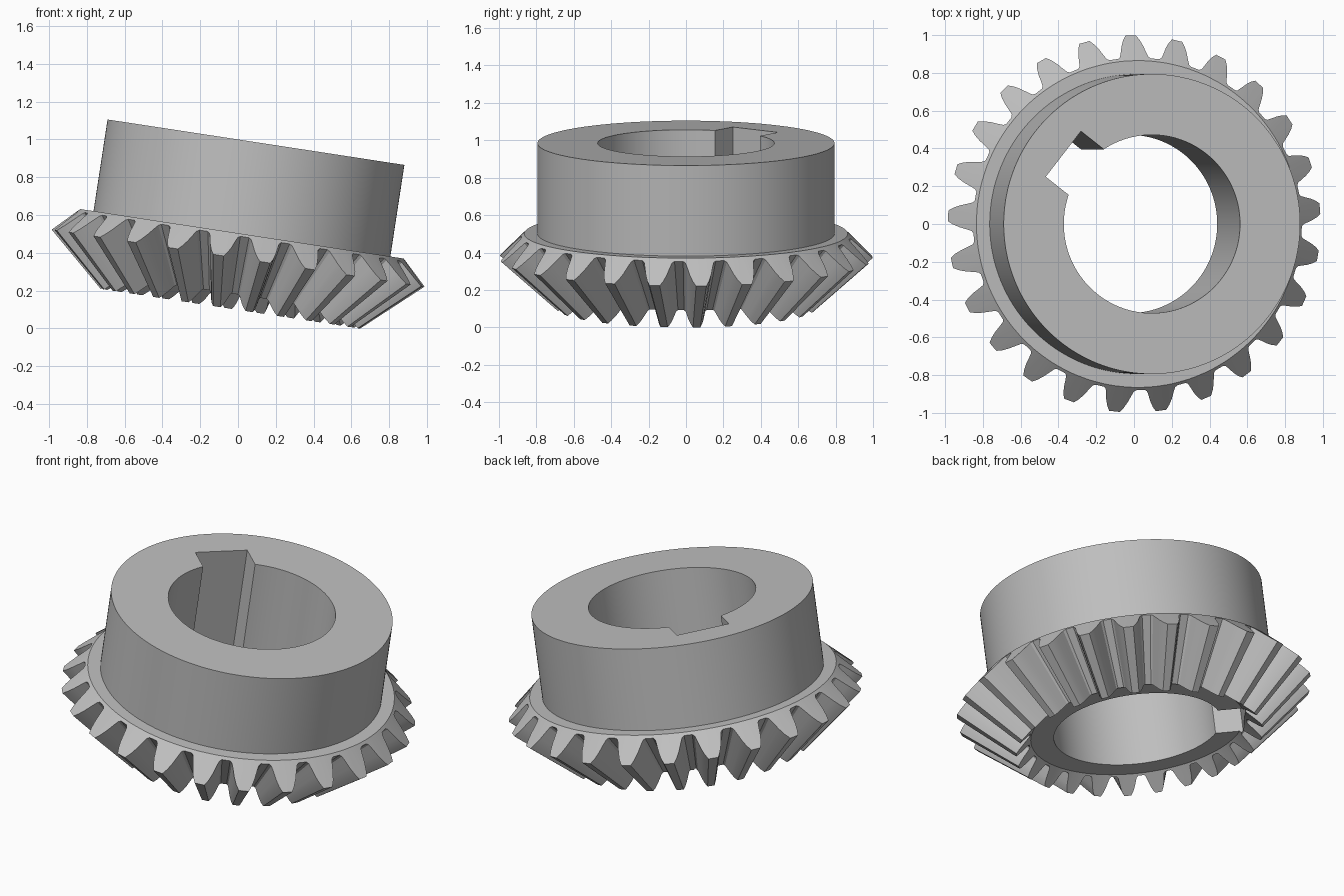
import bpy
import bmesh
from math import radians, degrees, sin, cos, asin

if "Cube" in bpy.data.objects:
    bpy.data.objects.remove(bpy.data.objects["Cube"], do_unlink=True)

TEETH = 25
PHASE = 4.7            # angle of the first tooth
APEX = -1.51           # height where all tooth lines meet
SHRINK = 0.696         # small end of the teeth relative to the large end
RIM_R, RIM_Z = 0.865, -0.49
HUB_R = 0.794
BORE_R, KEY_HALF, KEY_DEPTH, KEY_ANGLE = 0.472, 0.153, 0.602, 142
# half tooth: (radius, angle from the tooth centre)
FLANK = [(0.88, 5.7), (0.888, 4.9), (0.91, 4.3), (0.945, 3.5), (0.975, 2.6), (0.998, 1.6)]

steel = bpy.data.materials.new("steel grey")
steel.use_nodes = True
GREY = (0.52, 0.52, 0.52, 1)
steel.diffuse_color = GREY
steel.node_tree.nodes["Principled BSDF"].inputs["Base Color"].default_value = GREY


def polar(r, deg, z):
    return (r * cos(radians(deg)), r * sin(radians(deg)), z)


def loft(name, rings):
    """Closed solid through rings that share a point count, with flat caps."""
    bm = bmesh.new()
    loops = [[bm.verts.new(p) for p in ring] for ring in rings]
    n = len(loops[0])
    for a, b in zip(loops, loops[1:]):
        for i in range(n):
            j = (i + 1) % n
            bm.faces.new((a[i], a[j], b[j], b[i]))
    bm.faces.new(loops[0])
    bm.faces.new(loops[-1])
    bmesh.ops.recalc_face_normals(bm, faces=bm.faces)
    mesh = bpy.data.meshes.new(name)
    bm.to_mesh(mesh)
    bm.free()
    mesh.materials.append(steel)
    obj = bpy.data.objects.new(name, mesh)
    bpy.context.collection.objects.link(obj)
    return obj


def toward_apex(ring):
    return [(x * SHRINK, y * SHRINK, APEX + (z - APEX) * SHRINK) for x, y, z in ring]


# Toothed ring: tooth outline on the back cone, tapered to the apex
outline = []
for k in range(TEETH):
    centre = PHASE + k * 360 / TEETH
    outline += [(r, centre - a) for r, a in FLANK]
    outline += [(r, centre + a) for r, a in reversed(FLANK)]
rim = [polar(RIM_R, a, RIM_Z) for r, a in outline]
large_end = [polar(r, a, RIM_Z - 0.98 * (r - RIM_R)) for r, a in outline]
gear = loft("toothed_ring", [rim, large_end, toward_apex(large_end), toward_apex(rim)])

# Hub
hub = loft("hub", [[polar(HUB_R, i * 2, z) for i in range(180)] for z in (0, RIM_Z)])

# Bore and keyway cutter
half = degrees(asin(KEY_HALF / BORE_R))
steps = 128
bore = [(BORE_R * cos(radians(a)), BORE_R * sin(radians(a)))
        for a in (half + i * (360 - 2 * half) / steps for i in range(steps + 1))]
bore += [(KEY_DEPTH, -KEY_HALF), (KEY_DEPTH, KEY_HALF)]
c, s = cos(radians(KEY_ANGLE)), sin(radians(KEY_ANGLE))
cutter = loft("bore_cutter", [[(x * c - y * s, x * s + y * c, z) for x, y in bore]
                              for z in (0.2, -1.3)])
cutter.hide_render = True

# Cut, shade and tilt both parts
for obj in (gear, hub):
    mod = obj.modifiers.new("bore", "BOOLEAN")
    mod.operation = "DIFFERENCE"
    mod.solver = "EXACT"
    mod.object = cutter
    bpy.ops.object.select_all(action="DESELECT")
    obj.select_set(True)
    bpy.context.view_layer.objects.active = obj
    bpy.ops.object.modifier_apply(modifier=mod.name)
    bpy.ops.object.shade_smooth_by_angle(angle=radians(25))
    obj.rotation_euler = (0, radians(8.7), 0)
    obj.location = (0.095, 0, 0.985)

bpy.data.objects.remove(cutter, do_unlink=True)
